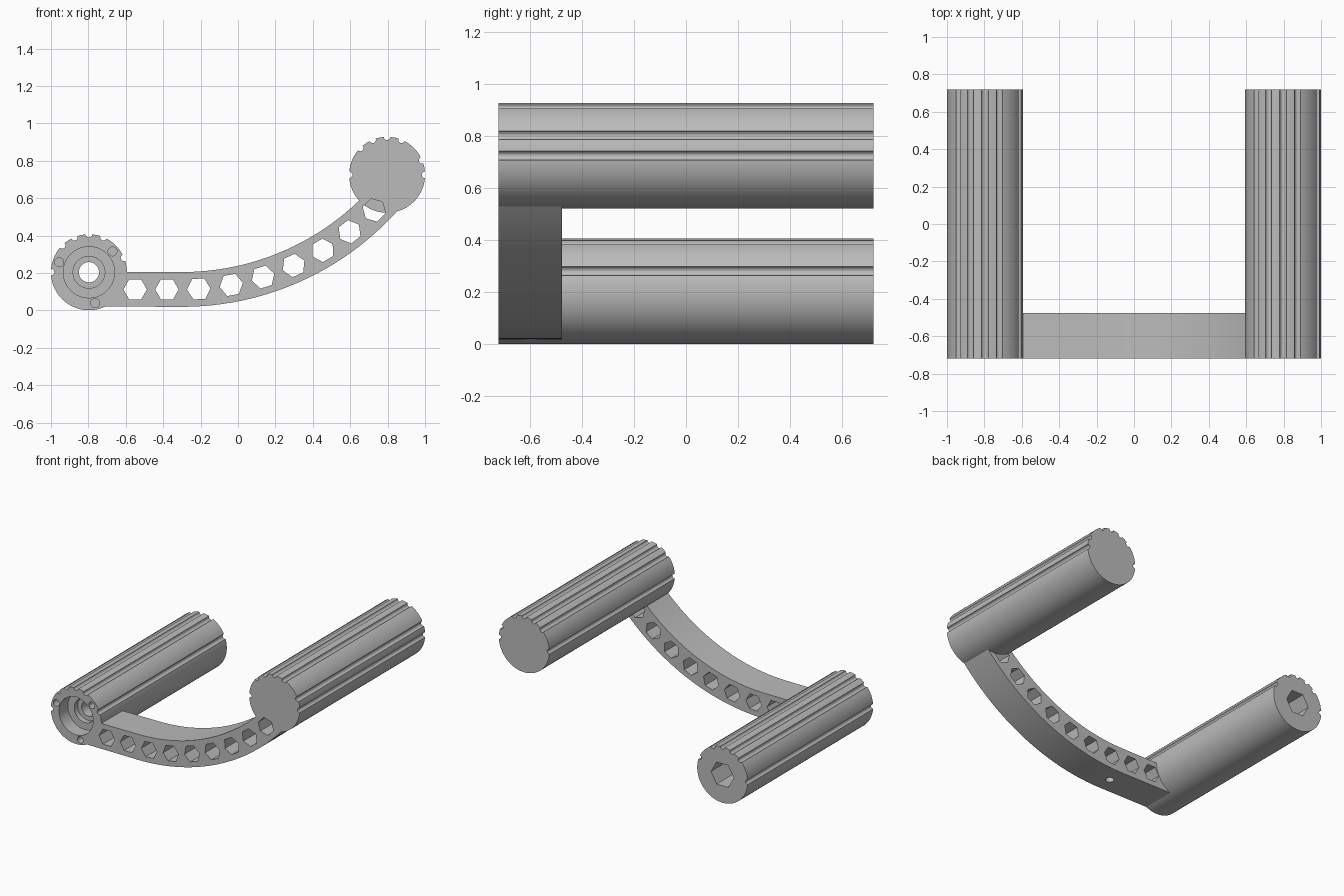
import bpy
import bmesh
from math import sin, cos, pi, sqrt, radians, degrees
from mathutils import Vector

if "Cube" in bpy.data.objects:
    bpy.data.objects.remove(bpy.data.objects["Cube"])

FRONT, BACK, ARM_BACK = -0.72, 0.72, -0.477
R, GROOVE = 0.203, 0.018
LEFT, RIGHT = (-0.797, 0.204), (0.797, 0.725)
BEND = (-0.3, 1.57)          # centre of the arm's bend
MID_R, HALF = 1.458, 0.093   # bend radius and half height of the arm

grey = bpy.data.materials.new("plain grey")
grey.use_nodes = True
colour = (0.5, 0.5, 0.5, 1)
grey.diffuse_color = colour
grey.node_tree.nodes["Principled BSDF"].inputs["Base Color"].default_value = colour


def prism(name, points, y0, y1):
    """Extrude an x-z outline along y."""
    bm = bmesh.new()
    face = bm.faces.new([bm.verts.new((x, y0, z)) for x, z in points])
    new = bmesh.ops.extrude_face_region(bm, geom=[face])["geom"]
    verts = [v for v in new if isinstance(v, bmesh.types.BMVert)]
    bmesh.ops.translate(bm, verts=verts, vec=Vector((0, y1 - y0, 0)))
    bmesh.ops.recalc_face_normals(bm, faces=bm.faces)
    mesh = bpy.data.meshes.new(name)
    bm.to_mesh(mesh)
    bm.free()
    mesh.materials.append(grey)
    obj = bpy.data.objects.new(name, mesh)
    bpy.context.collection.objects.link(obj)
    return obj


def polar(centre, radius, degs):
    a = radians(degs)
    return centre[0] + radius * cos(a), centre[1] + radius * sin(a)


def ring(centre, radius, sides, turn=0):
    return [polar(centre, radius, turn + 360 * i / sides) for i in range(sides)]


def grooved_outline(centre, grooves):
    """Circle with a half-round notch at each groove angle."""
    width = degrees(GROOVE / R)
    samples = [(a, R) for a in range(-90, 270, 4)
               if all(abs(a - g) > width + 1 for g in grooves)]
    for g in grooves:
        for k in range(9):
            t = cos(pi * k / 8)
            samples.append((g + width * t, R - GROOVE * sqrt(max(0, 1 - t * t))))
    return [polar(centre, r, a) for a, r in sorted(samples)]


def activate(obj):
    bpy.ops.object.select_all(action="DESELECT")
    obj.select_set(True)
    bpy.context.view_layer.objects.active = obj


def cut(obj, cutter):
    cutter.hide_render = True
    activate(obj)
    mod = obj.modifiers.new("cut", "BOOLEAN")
    mod.operation, mod.solver, mod.object = "DIFFERENCE", "EXACT", cutter
    bpy.ops.object.modifier_apply(modifier=mod.name)
    bpy.data.objects.remove(cutter)


# Grooved tubes
upper_grooves = [22.5, 67.5, 90, 112.5, 135, 180]
left_tube = prism("left_grooved_tube", grooved_outline(LEFT, upper_grooves), FRONT, BACK)
right_tube = prism("right_grooved_tube", grooved_outline(RIGHT, [0] + upper_grooves), FRONT, BACK)

# Stepped bearing bore, hexagonal socket at the back, screw holes
for radius, depth in [(0.137, 0.10), (0.085, 0.14), (0.054, 0.5)]:
    cut(left_tube, prism("bore_cutter", ring(LEFT, radius, 48), FRONT - 0.1, FRONT + depth))
cut(left_tube, prism("socket_cutter", ring(LEFT, 0.092, 6), FRONT + 0.3, BACK + 0.1))
for angle in (41.5, 161.5, 281.5):
    spot = polar(LEFT, 0.168, angle)
    cut(left_tube, prism("screw_cutter", ring(spot, 0.024, 20), FRONT - 0.1, FRONT + 0.08))

# Curved arm: straight run, then a concentric bend into the right tube
bend = [-90 + 54 * i / 27 for i in range(28)]
outline = [polar(LEFT, 0.195, a) for a in range(0, -71, -7)]
outline += [polar(BEND, MID_R + HALF, a) for a in bend]
outline += [polar(BEND, MID_R - HALF, a) for a in reversed(bend)]
arm = prism("curved_arm", outline, FRONT, ARM_BACK)

# Row of hexagonal lightening holes following the arm
holes = [((-0.55, 0.112), 0), ((-0.38, 0.112), 0)]
for i in range(7):
    turn = 3.55 + 6.88 * i
    holes.append((polar(BEND, MID_R, turn - 90), turn))
for centre, turn in holes:
    cut(arm, prism("hex_cutter", ring(centre, 0.063, 6, turn), FRONT - 0.1, ARM_BACK + 0.1))
cut(right_tube, prism("hex_cutter", ring(centre, 0.063, 6, turn), FRONT - 0.1, ARM_BACK))

# Small screw hole in the underside of the arm
bpy.ops.mesh.primitive_cylinder_add(vertices=20, radius=0.028, depth=0.16,
                                    location=(-0.295, -0.6, 0.02))
cut(arm, bpy.context.object)

for obj in (left_tube, right_tube, arm):
    activate(obj)
    bpy.ops.object.shade_smooth_by_angle(angle=radians(20))
